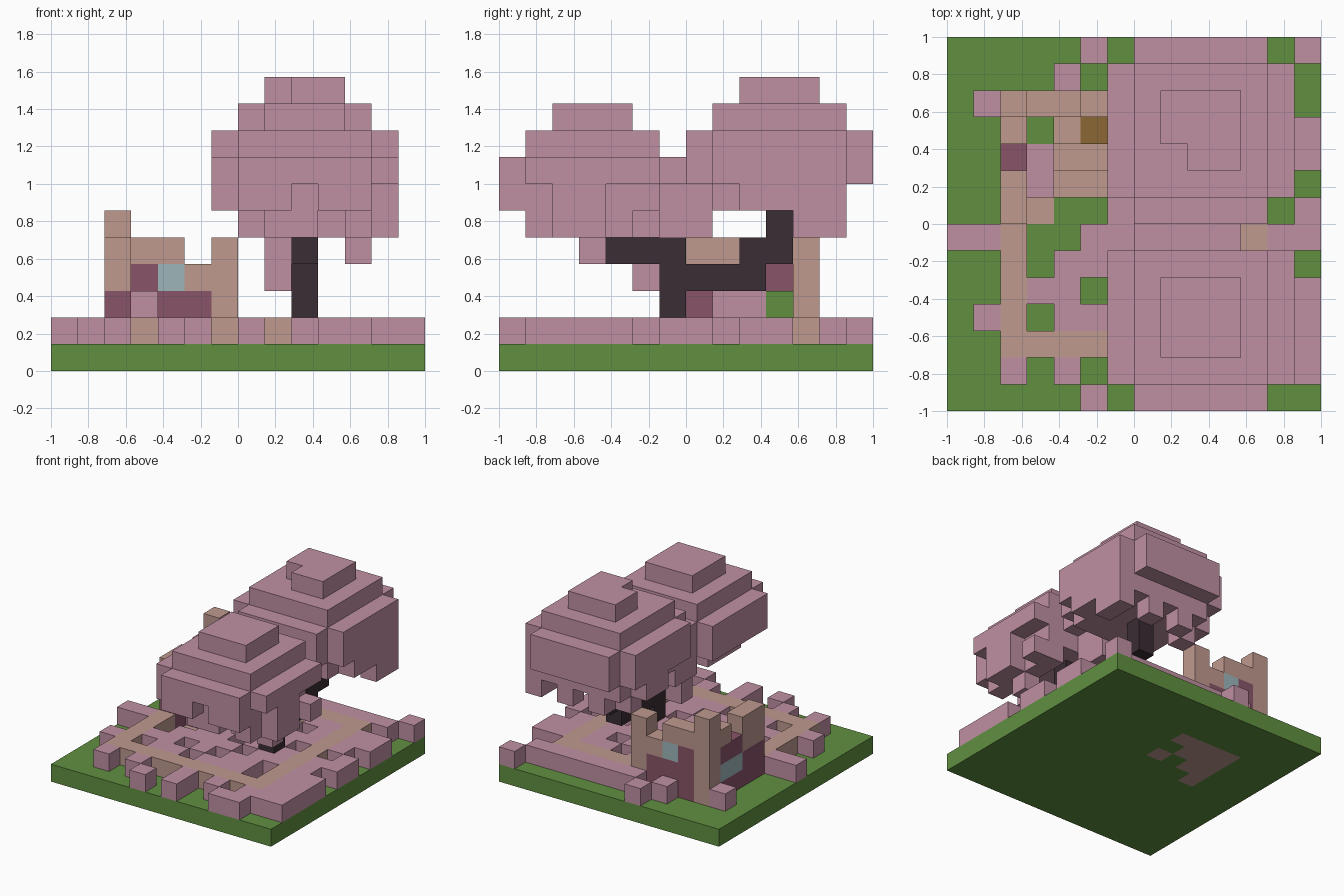
import bpy
import bmesh
from mathutils import Vector

if "Cube" in bpy.data.objects:
    bpy.data.objects.remove(bpy.data.objects["Cube"], do_unlink=True)

N = 14
CELL = 2 / N


def material(name, rgb):
    mat = bpy.data.materials.new(name)
    mat.use_nodes = True
    color = (*rgb, 1)
    mat.diffuse_color = color
    mat.node_tree.nodes["Principled BSDF"].inputs["Base Color"].default_value = color
    return mat


PINK = material("blossom pink", (0.53, 0.28, 0.37))
GREEN = material("grass green", (0.12, 0.28, 0.053))
TAN = material("pale tan", (0.52, 0.32, 0.275))
MAUVE = material("mauve", (0.25, 0.09, 0.14))
BARK = material("dark bark", (0.042, 0.026, 0.034))
GLASS = material("window blue", (0.34, 0.47, 0.5))
BROWN = material("chest brown", (0.26, 0.135, 0.032))


def build(name, mat, cells):
    """Join grid cells into one blocky mesh, keeping only its outer faces."""
    cells = set(cells)
    bm = bmesh.new()
    for cell in cells:
        for axis in range(3):
            for side in (0, 1):
                near = list(cell)
                near[axis] += 2 * side - 1
                if tuple(near) in cells:
                    continue
                u, v = (axis + 1) % 3, (axis + 2) % 3
                loop = []
                for du, dv in ((0, 0), (1, 0), (1, 1), (0, 1)):
                    p = Vector(cell)
                    p[axis] += side
                    p[u] += du
                    p[v] += dv
                    loop.append(bm.verts.new(p * CELL - Vector((1, 1, 0))))
                bm.faces.new(loop if side else loop[::-1])
    bmesh.ops.remove_doubles(bm, verts=bm.verts, dist=0.001)
    bmesh.ops.dissolve_limit(bm, angle_limit=0.01, verts=bm.verts, edges=bm.edges)
    mesh = bpy.data.meshes.new(name)
    bm.to_mesh(mesh)
    bm.free()
    mesh.materials.append(mat)
    obj = bpy.data.objects.new(name, mesh)
    bpy.context.collection.objects.link(obj)


def box(i, j, k):
    """Cells of a block, from (first, last) pairs along x, y and z."""
    return {(a, b, c) for a in range(i[0], i[1] + 1)
            for b in range(j[0], j[1] + 1) for c in range(k[0], k[1] + 1)}


def plan(rows, key, i0, j0, k):
    """Cells of one letter in a floor plan whose first row is at the back."""
    return {(i0 + c, j0 + len(rows) - 1 - r, k) for r, row in enumerate(rows)
            for c, letter in enumerate(row) if letter == key}


# Grass slab with the house floor let into it
floor = (box((3, 3), (7, 10), (0, 0)) | box((4, 4), (8, 10), (0, 0))
         | box((5, 5), (9, 10), (0, 0)) | {(6, 8, 0), (6, 10, 0)})
build("grass_base", GREEN, box((0, 13), (0, 13), (0, 0)) - floor)
build("house_floor", TAN, floor)

# Fallen petals, path and low furniture on the grass
GROUND = [
    ".....p.......p",
    "....p.ppppppp.",
    ".p.....ttttt..",
    "....tb.p.pptpp",
    ".......pp.ptpp",
    "....tt.p.pptp.",
    "......p.pp.t.p",
    "ppt..pp.p.ptpp",
    "..t.pppp.pptp.",
    "..tpp.p.pp.tpp",
    ".pt.pp.ppp.tpp",
    "..ttttttttttpp",
    "..p.p..p.p.ppp",
    ".....p.p..pp..",
]
build("fallen_petals", PINK, plan(GROUND, "p", 0, 0, 1))
build("path_and_tables", TAN, plan(GROUND, "t", 0, 0, 1))
build("chest", BROWN, plan(GROUND, "b", 0, 0, 1))

# Bed
build("bed_cover", PINK, box((3, 3), (8, 9), (1, 2)))
build("bed_pillow", GREEN, box((3, 3), (10, 10), (1, 2)))

# Ruined house walls, drawn as elevations from the top row down
BACK_WALL = ["t....", "ttt.t", "tmgtt", "tmmmt", "tmmmt"]
SIDE_WALL = ["t.tt", "mmtt", "ggmm", "mmmm"]
for name, mat, key in (("wall_frame", TAN, "t"), ("wall_panel", MAUVE, "m"),
                       ("window", GLASS, "g")):
    back = {(2 + c, 11, 5 - r) for r, row in enumerate(BACK_WALL)
            for c, letter in enumerate(row) if letter == key}
    side = {(2, 10 - c, 4 - r) for r, row in enumerate(SIDE_WALL)
            for c, letter in enumerate(row) if letter == key}
    build(name, mat, back | side)

# Forked trunk
build("trunk", BARK, box((9, 9), (6, 6), (1, 4)) | box((9, 9), (4, 5), (4, 4))
      | box((9, 9), (6, 9), (3, 3)) | box((9, 9), (9, 10), (4, 4))
      | {(9, 10, 5), (9, 4, 5)})


def square(j, radius, k):
    return box((9 - radius, 9 + radius), (j - radius, j + radius), (k, k))


def wide(j, k):
    """Widest leaf layer, a square without its corners."""
    return {c for c in square(j, 3, k) if abs(c[0] - 9) + abs(c[1] - j) < 6}


# Front tree crown with hanging leaves
FRONT_SKIRT = [".ppp...", "pppppp.", "pppppp.", "ppppppp", "ppppppp", "pppppp.", ".pp.pp."]
FRONT_FRINGE = [".p.p...", "..p..pp", ".p...p.", ".p...pp", ".p...pp", "..pp.p.", "......."]
build("front_crown", PINK, square(3, 1, 9) | square(3, 2, 8)
      | (wide(3, 7) - {(11, 6, 7)})
      | plan(FRONT_SKIRT, "p", 6, 0, 6) | plan(FRONT_FRINGE, "p", 6, 0, 5)
      | {(11, 3, 4)} | box((8, 8), (5, 5), (3, 4)))

# Back tree crown with hanging leaves
BACK_SKIRT = [".......", ".pppppp", "ppppppp", "ppppppp", ".pppppp", ".ppppp.", ".ppp..."]
BACK_FRINGE = [".......", "..p.p.p", ".p....p", ".......", ".......", ".......", ".p.p..."]
build("back_crown", PINK, (square(10, 1, 10) - {(8, 9, 10)}) | square(10, 2, 9)
      | wide(10, 8) | wide(10, 7)
      | plan(BACK_SKIRT, "p", 6, 7, 6) | plan(BACK_FRINGE, "p", 6, 7, 5))
